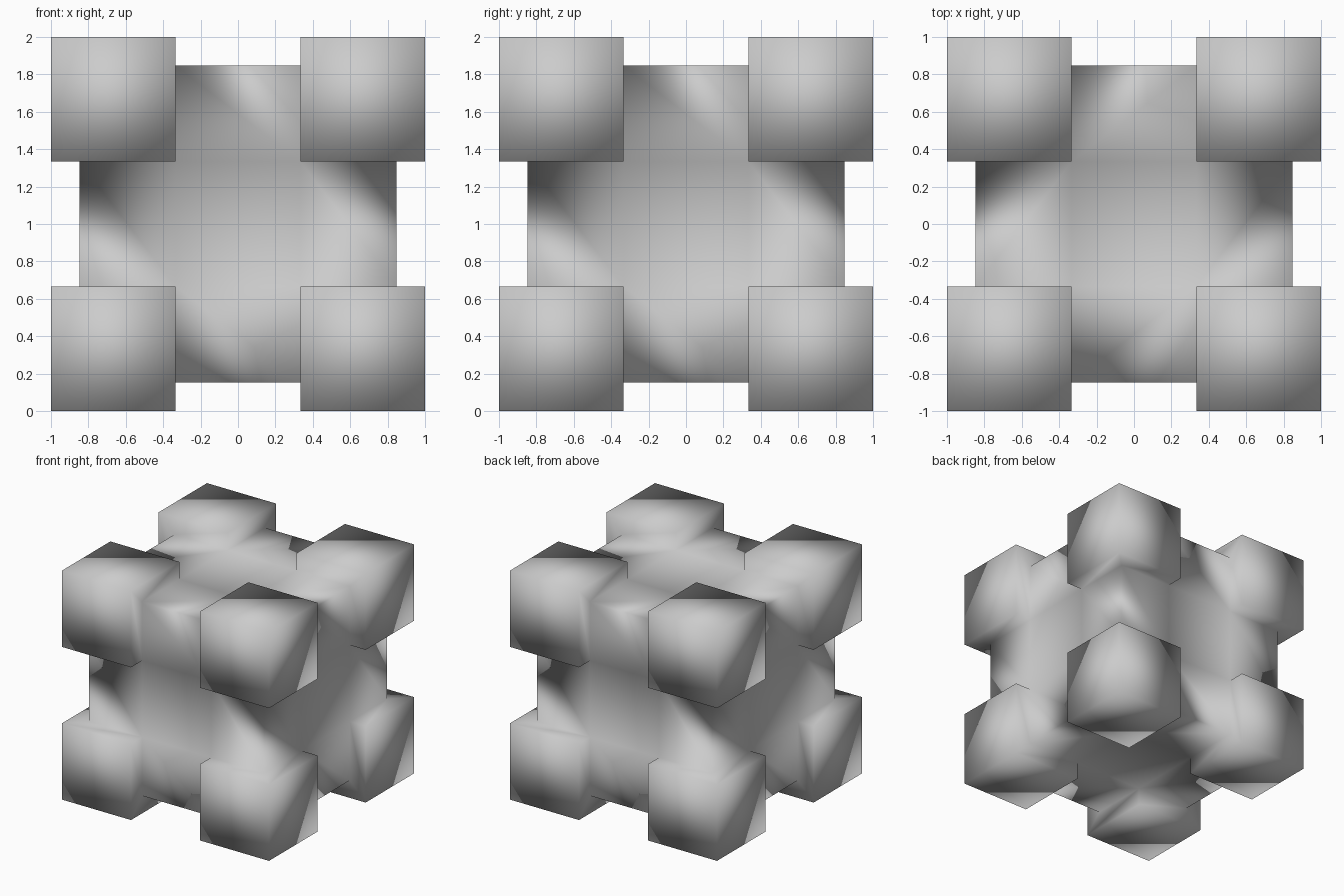
import bpy, bmesh
from mathutils import Vector

if "Cube" in bpy.data.objects:
    bpy.data.objects.remove(bpy.data.objects["Cube"])

BODY = 0.847  # half-width of the recessed body between the corner blocks

# Cube divided into a 3 x 3 grid on every side
bm = bmesh.new()
bmesh.ops.create_cube(bm, size=2)
bmesh.ops.subdivide_edges(bm, edges=bm.edges[:], cuts=2, use_grid_fill=True)

# Everything except the eight corner blocks is pushed inward
def is_corner(face):
    return all(abs(c) > 0.4 for c in face.calc_center_median())

region = [f for f in bm.faces if not is_corner(f)]
result = bmesh.ops.extrude_face_region(bm, geom=region)
for v in [g for g in result["geom"] if isinstance(g, bmesh.types.BMVert)]:
    v.co = Vector([max(-BODY, min(BODY, c)) for c in v.co])
stale = [f for f in region if f.is_valid]
if stale:
    bmesh.ops.delete(bm, geom=stale, context='FACES')

# Stand it on the ground, smooth shaded throughout
bmesh.ops.translate(bm, verts=bm.verts[:], vec=(0, 0, 1))
bmesh.ops.recalc_face_normals(bm, faces=bm.faces[:])
for f in bm.faces:
    f.smooth = True

mesh = bpy.data.meshes.new("corner_block_cube")
bm.to_mesh(mesh)
bm.free()
obj = bpy.data.objects.new("corner_block_cube", mesh)
bpy.context.collection.objects.link(obj)
